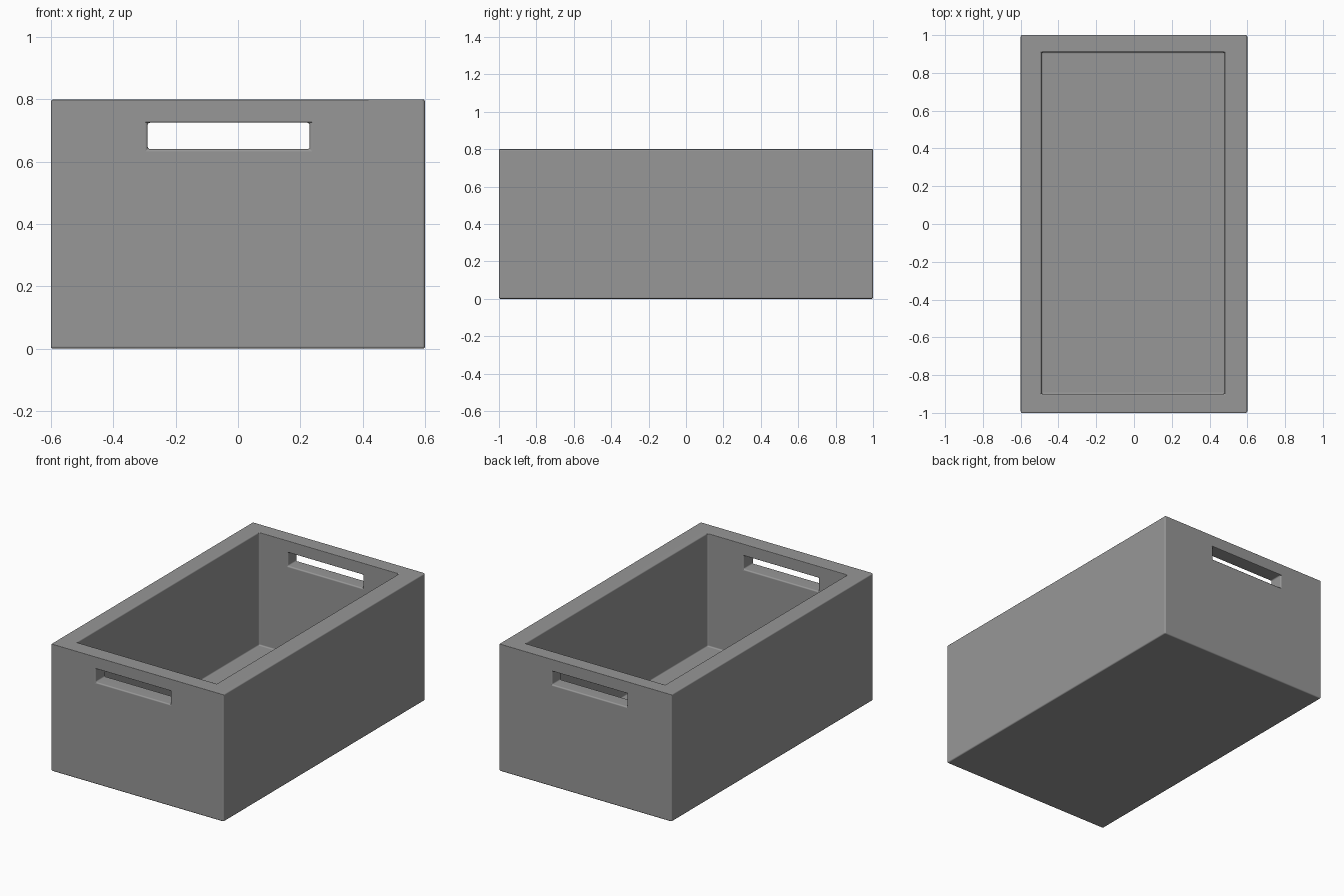
import bpy
import math

cube = bpy.data.objects.get("Cube")
if cube:
    bpy.data.objects.remove(cube, do_unlink=True)


def box(name, x, y, z):
    """Box spanning the given (low, high) ranges."""
    spans = (x, y, z)
    bpy.ops.mesh.primitive_cube_add(size=1, location=[(a + b) / 2 for a, b in spans])
    ob = bpy.context.object
    ob.name = name
    ob.scale = [b - a for a, b in spans]
    bpy.ops.object.transform_apply(location=True, rotation=False, scale=True)
    return ob


def bevel(ob, width):
    mod = ob.modifiers.new("Bevel", "BEVEL")
    mod.width = width
    mod.segments = 3
    mod.limit_method = "ANGLE"
    mod.angle_limit = math.radians(40)


grey = bpy.data.materials.new("plain grey")
grey.use_nodes = True
colour = (0.31, 0.31, 0.31, 1)
grey.diffuse_color = colour
grey.node_tree.nodes["Principled BSDF"].inputs["Base Color"].default_value = colour

# Solid crate body
crate = box("crate", (-0.6, 0.6), (-1, 1), (0, 0.8))
crate.data.materials.append(grey)

# Storage cavity and the handle slots through both end walls
cavity = box("cavity_cutter", (-0.49, 0.48), (-0.9, 0.91), (0.09, 1))
slots = box("handle_slot_cutter", (-0.29, 0.23), (-1.2, 1.2), (0.64, 0.725))
for cutter in (cavity, slots):
    cutter.hide_render = True
    mod = crate.modifiers.new("Cut", "BOOLEAN")
    mod.operation = "DIFFERENCE"
    mod.solver = "EXACT"
    mod.object = cutter

# Softened edges
bevel(crate, 0.008)
bpy.ops.object.select_all(action="DESELECT")
crate.select_set(True)
bpy.context.view_layer.objects.active = crate
for mod in list(crate.modifiers):
    bpy.ops.object.modifier_apply(modifier=mod.name)
for cutter in (cavity, slots):
    bpy.data.objects.remove(cutter, do_unlink=True)
bpy.ops.object.shade_smooth_by_angle(angle=math.radians(40))

# Keep the broad walls flat while the edges stay soft
weighted = crate.modifiers.new("Flat walls", "WEIGHTED_NORMAL")
weighted.keep_sharp = True
